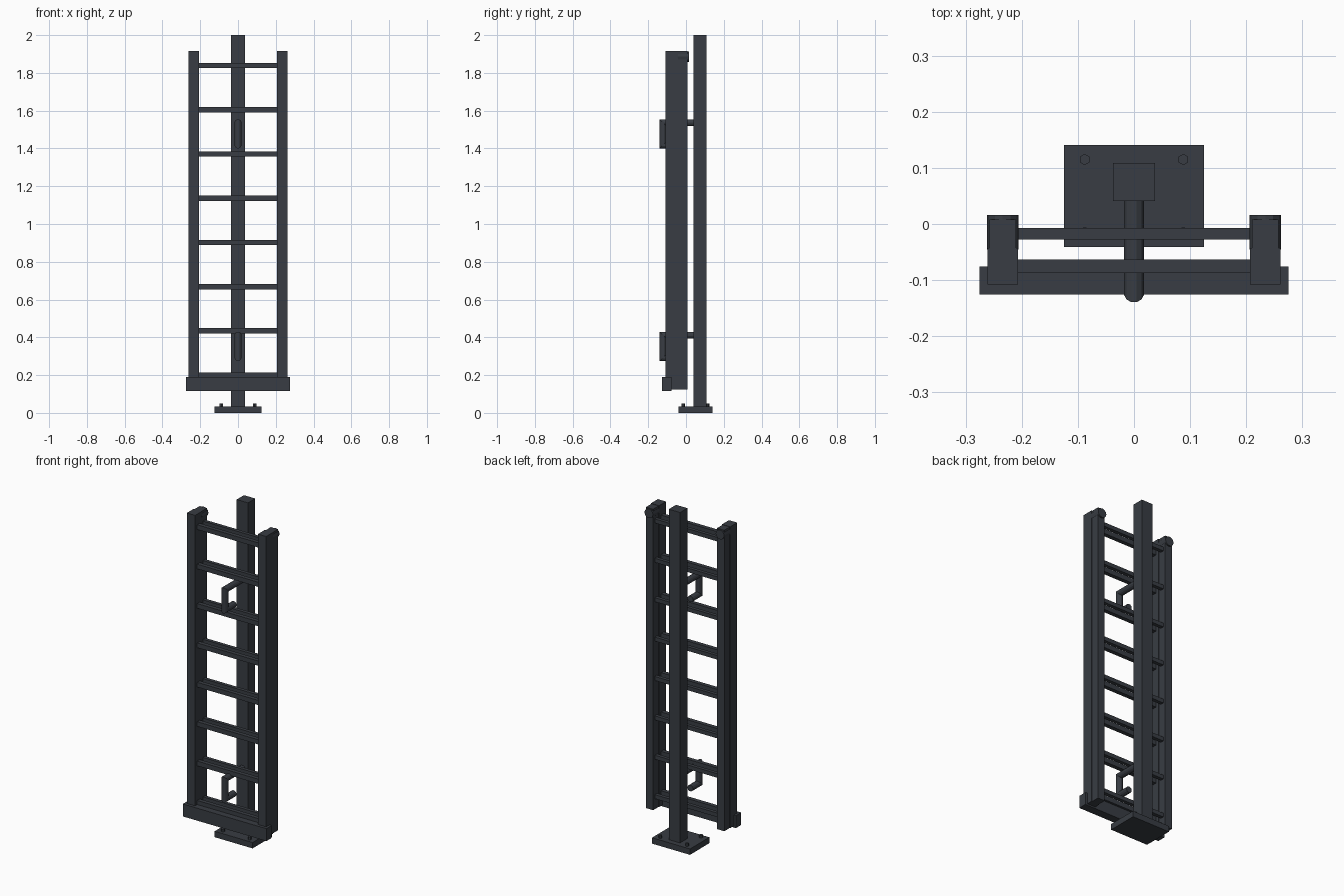
import bpy, bmesh, math
from mathutils import Matrix

if "Cube" in bpy.data.objects:
    bpy.data.objects.remove(bpy.data.objects["Cube"])

mat = bpy.data.materials.new("dark slate metal")
mat.diffuse_color = (0.040, 0.046, 0.056, 1)
mat.use_nodes = True
mat.node_tree.nodes["Principled BSDF"].inputs["Base Color"].default_value = mat.diffuse_color


def finish(name, bm):
    bmesh.ops.recalc_face_normals(bm, faces=bm.faces)
    me = bpy.data.meshes.new(name)
    bm.to_mesh(me)
    bm.free()
    me.materials.append(mat)
    ob = bpy.data.objects.new(name, me)
    bpy.context.collection.objects.link(ob)
    return ob


def box(name, x0, x1, y0, y1, z0, z1):
    bm = bmesh.new()
    m = Matrix.Translation(((x0 + x1) / 2, (y0 + y1) / 2, (z0 + z1) / 2))
    m = m @ Matrix.Diagonal((x1 - x0, y1 - y0, z1 - z0, 1))
    bmesh.ops.create_cube(bm, size=1, matrix=m)
    return finish(name, bm)


def cylinder(name, loc, r, depth, sides, rot=Matrix()):
    bm = bmesh.new()
    bmesh.ops.create_cone(bm, cap_ends=True, segments=sides, radius1=r, radius2=r,
                          depth=depth, matrix=Matrix.Translation(loc) @ rot)
    return finish(name, bm)


def hook(name, z_top, r=0.0185, sides=12):
    # mitred round bar: forward from the post, down, then back
    bm = bmesh.new()
    path = [(0.05, z_top - r, 0, 1), (-0.1215, z_top - r, -1, 1),
            (-0.1215, z_top - 0.155 + r, -1, -1), (-0.04, z_top - 0.155 + r, 0, -1)]
    rings = []
    for y, z, ky, kz in path:
        ring = []
        for i in range(sides):
            a = 2 * math.pi * (i + 0.5) / sides
            b = r * math.sin(a)
            ring.append(bm.verts.new((r * math.cos(a), y + ky * b, z + kz * b)))
        rings.append(ring)
    for p, q in zip(rings, rings[1:]):
        for i in range(sides):
            j = (i + 1) % sides
            bm.faces.new((p[i], p[j], q[j], q[i]))
    bm.faces.new(rings[0])
    bm.faces.new(rings[-1])
    return finish(name, bm)


# Stand: base plate, bolts, post
box("base_plate", -0.125, 0.125, -0.041, 0.141, 0, 0.035)
for x in (-0.088, 0.088):
    for y in (-0.015, 0.115):
        cylinder("bolt", (x, y, 0.04), 0.01, 0.022, 6)
box("post", -0.037, 0.037, 0.041, 0.109, 0.03, 2.0)

# Hooks holding the ladder
hook("upper_hook", 1.555)
hook("lower_hook", 0.43)

# Ladder rails, front and back sections, with round end stops
turn = Matrix.Rotation(math.pi / 2, 4, 'X')
for s in (-1, 1):
    fx = sorted((s * 0.207, s * 0.261))
    bx = sorted((s * 0.2105, s * 0.2575))
    box("front_rail", *fx, -0.108, -0.043, 0.125, 1.917)
    box("back_rail", *bx, -0.043, 0.008, 0.125, 1.915)
    cylinder("rail_end_stop", (s * 0.234, -0.0145, 1.886), 0.028, 0.061, 12, turn)

# Rungs on both sections
for i in range(8):
    z = 0.2 + i * 0.2342
    box("front_rung", -0.215, 0.215, -0.0875, -0.063, z - 0.014, z + 0.014)
    box("back_rung", -0.22, 0.22, -0.028, -0.007, z - 0.012, z + 0.012)

# Bottom cross bar
box("bottom_bar", -0.275, 0.275, -0.126, -0.076, 0.116, 0.19)
